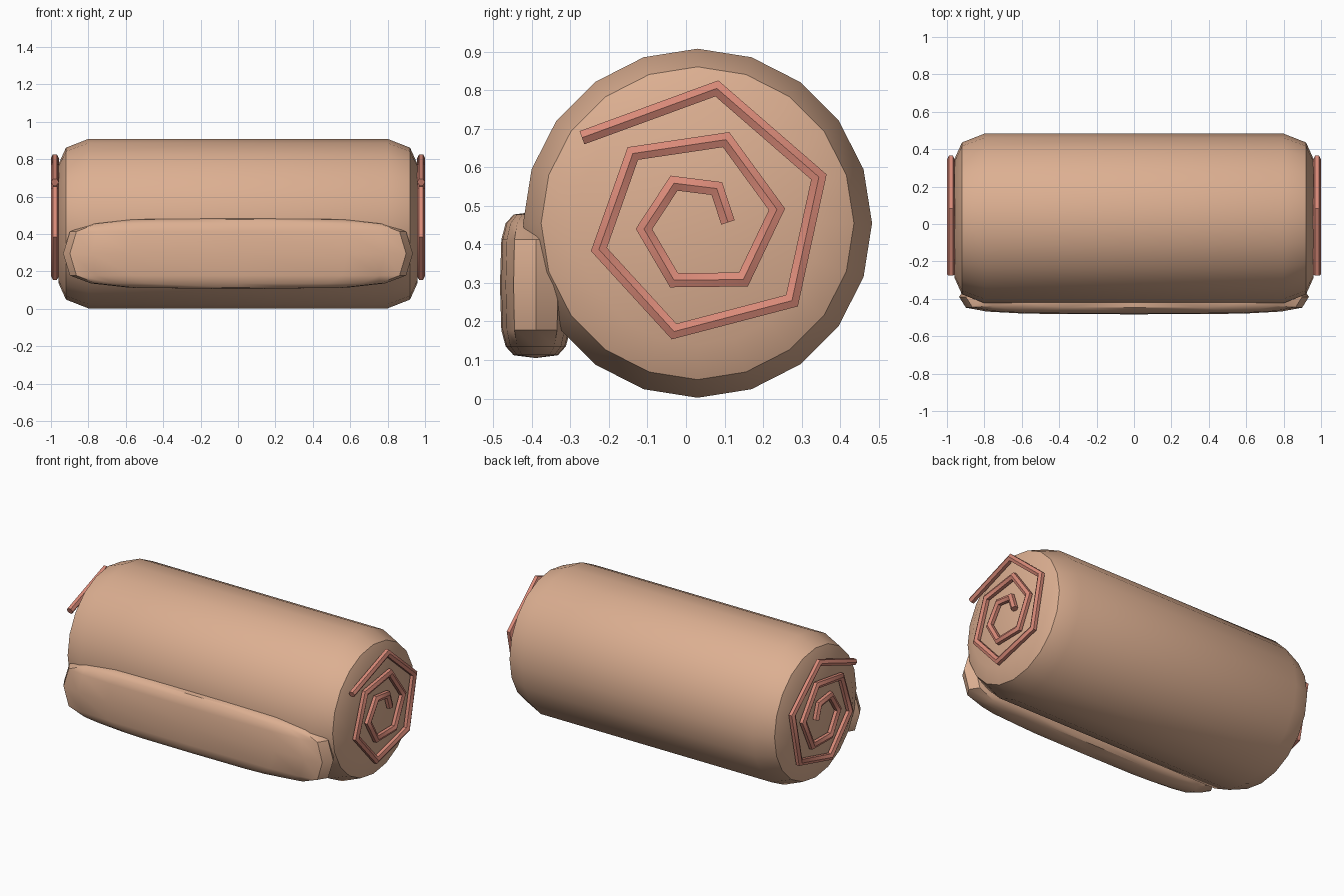
import bpy, bmesh, math
from mathutils import Vector

if "Cube" in bpy.data.objects:
    bpy.data.objects.remove(bpy.data.objects["Cube"])


def material(name, rgb):
    m = bpy.data.materials.new(name)
    m.diffuse_color = (*rgb, 1)
    m.use_nodes = True
    m.node_tree.nodes["Principled BSDF"].inputs["Base Color"].default_value = m.diffuse_color
    return m


TAN = material("tan dough", (0.72, 0.43, 0.285))
PINK = material("pink filling", (0.70, 0.255, 0.19))


def finish(name, bm, mat, angle):
    bmesh.ops.recalc_face_normals(bm, faces=bm.faces)
    me = bpy.data.meshes.new(name)
    bm.to_mesh(me)
    bm.free()
    me.materials.append(mat)
    ob = bpy.data.objects.new(name, me)
    bpy.context.collection.objects.link(ob)
    bpy.ops.object.select_all(action='DESELECT')
    ob.select_set(True)
    bpy.context.view_layer.objects.active = ob
    bpy.ops.object.shade_smooth_by_angle(angle=math.radians(angle))
    return ob


def loft(rings):
    """Skin a list of equal-length point rings and cap both ends."""
    bm = bmesh.new()
    vs = [[bm.verts.new(p) for p in ring] for ring in rings]
    n = len(vs[0])
    for a, b in zip(vs, vs[1:]):
        for i in range(n):
            j = (i + 1) % n
            bm.faces.new((a[i], a[j], b[j], b[i]))
    bm.faces.new(vs[0])
    bm.faces.new(vs[-1])
    return bm


# Rolled body: 20-sided barrel along x with stepped bevelled ends
CY, CZ = 0.03, 0.455
half = [(0.80, 0.453), (0.92, 0.406), (0.961, 0.315)]
profile = [(-x, r) for x, r in reversed(half)] + half
rings = [[(x, CY + r * math.cos(math.tau * i / 20), CZ + r * math.sin(math.tau * i / 20))
          for i in range(20)] for x, r in profile]
finish("rolled_body", loft(rings), TAN, 35)

# Loose outer flap: rounded box (superellipsoid) along the front
bm = bmesh.new()
bmesh.ops.create_uvsphere(bm, u_segments=16, v_segments=8, radius=1)


def soften(c):
    return math.copysign(math.sqrt(abs(c)), c) if abs(c) > 1e-5 else 0.0


for v in bm.verts:
    x, y, z = v.co
    v.co = (0.935 * soften(x), -0.39 + 0.093 * soften(y), 0.295 + 0.19 * soften(z))
finish("front_flap", bm, TAN, 40)

# Spiral filling: mitred hexagonal tube on each end, path given as (y, z)
path = [Vector(p) for p in (
    (-0.27, 0.677), (0.08, 0.805), (0.345, 0.575), (0.275, 0.254), (-0.031, 0.174),
    (-0.226, 0.387), (-0.138, 0.636), (0.104, 0.672), (0.236, 0.491), (0.149, 0.309),
    (-0.031, 0.307), (-0.109, 0.44), (-0.031, 0.559), (0.08, 0.545), (0.109, 0.457))]
R = 0.021
for side, label in ((1, "right"), (-1, "left")):
    rings = []
    for k, p in enumerate(path):
        d_in = (p - path[k - 1]).normalized() if k else (path[1] - p).normalized()
        d_out = (path[k + 1] - p).normalized() if k < len(path) - 1 else d_in
        t = (d_in + d_out).normalized()
        across = Vector((-t.y, t.x)) / t.dot(d_in)
        ring = []
        for i in range(6):
            a = math.tau * i / 6
            q = p + across * R * math.sin(a)
            ring.append((side * (0.979 + R * math.cos(a)), q.x, q.y))
        rings.append(ring)
    finish(label + "_spiral", loft(rings), PINK, 35)
